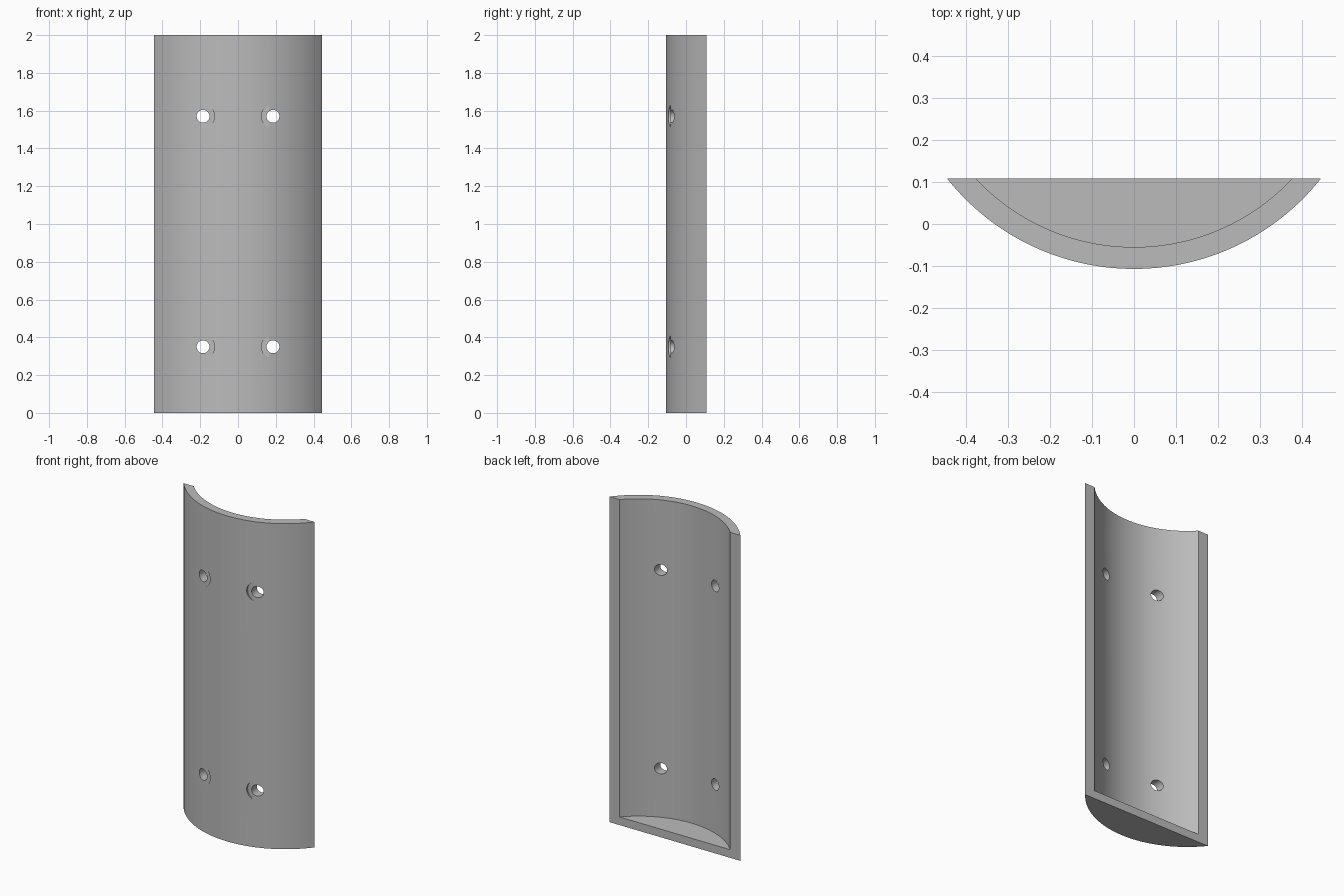
import bpy, bmesh, math

cube = bpy.data.objects.get("Cube")
if cube:
    bpy.data.objects.remove(cube, do_unlink=True)

HEIGHT, FLOOR = 2.0, 0.05
AXIS_Y, BACK_Y = 0.461, 0.108          # arc centre and flat back plane
R_OUT, R_IN = 0.568, 0.516
HOLE_X, HOLE_Z = 0.185, (0.35, 1.57)

grey = bpy.data.materials.new("plain_grey")
grey.use_nodes = True
colour = (0.5, 0.5, 0.5, 1)
grey.diffuse_color = colour
grey.node_tree.nodes["Principled BSDF"].inputs["Base Color"].default_value = colour


def arc_prism(name, radius, back, z0, z1, steps=64):
    """Upright solid: circular segment bulging to the front, cut flat at the back."""
    half = math.acos((AXIS_Y - back) / radius)
    bm = bmesh.new()
    verts = []
    for i in range(steps + 1):
        a = half * (2 * i / steps - 1)
        verts.append(bm.verts.new((radius * math.sin(a), AXIS_Y - radius * math.cos(a), z0)))
    face = bm.faces.new(verts)
    up = bmesh.ops.extrude_face_region(bm, geom=[face])["geom"]
    bmesh.ops.translate(bm, vec=(0, 0, z1 - z0),
                        verts=[v for v in up if isinstance(v, bmesh.types.BMVert)])
    bmesh.ops.recalc_face_normals(bm, faces=bm.faces)
    mesh = bpy.data.meshes.new(name)
    bm.to_mesh(mesh)
    bm.free()
    mesh.materials.append(grey)
    obj = bpy.data.objects.new(name, mesh)
    bpy.context.collection.objects.link(obj)
    return obj


def bore(name, x, z, radius, y0, y1):
    """Cylinder cutter running front to back."""
    bpy.ops.mesh.primitive_cylinder_add(vertices=40, radius=radius, depth=y1 - y0,
                                        location=(x, (y0 + y1) / 2, z),
                                        rotation=(math.pi / 2, 0, 0))
    obj = bpy.context.object
    obj.name = name
    obj.data.materials.append(grey)
    return obj


# Curved shell with a floor, open at the top and back
shell = arc_prism("curved_shell", R_OUT, BACK_Y, 0, HEIGHT)
cutters = [arc_prism("cavity_cutter", R_IN, BACK_Y + 0.1, FLOOR, HEIGHT + 0.1)]

# Four screw holes with shallow flat counterbores
for z in HOLE_Z:
    for x in (-HOLE_X, HOLE_X):
        cutters.append(bore("counterbore_cutter", x, z, 0.061, -0.3, -0.083))
        cutters.append(bore("hole_cutter", x, z, 0.034, -0.3, 0.1))

bpy.ops.object.select_all(action='DESELECT')
bpy.context.view_layer.objects.active = shell
shell.select_set(True)
for cutter in cutters:
    cutter.hide_render = True
    mod = shell.modifiers.new("cut", 'BOOLEAN')
    mod.operation = 'DIFFERENCE'
    mod.solver = 'EXACT'
    mod.object = cutter
    bpy.ops.object.modifier_apply(modifier=mod.name)
    bpy.data.objects.remove(cutter, do_unlink=True)

bpy.ops.object.shade_smooth_by_angle(angle=math.radians(12))
